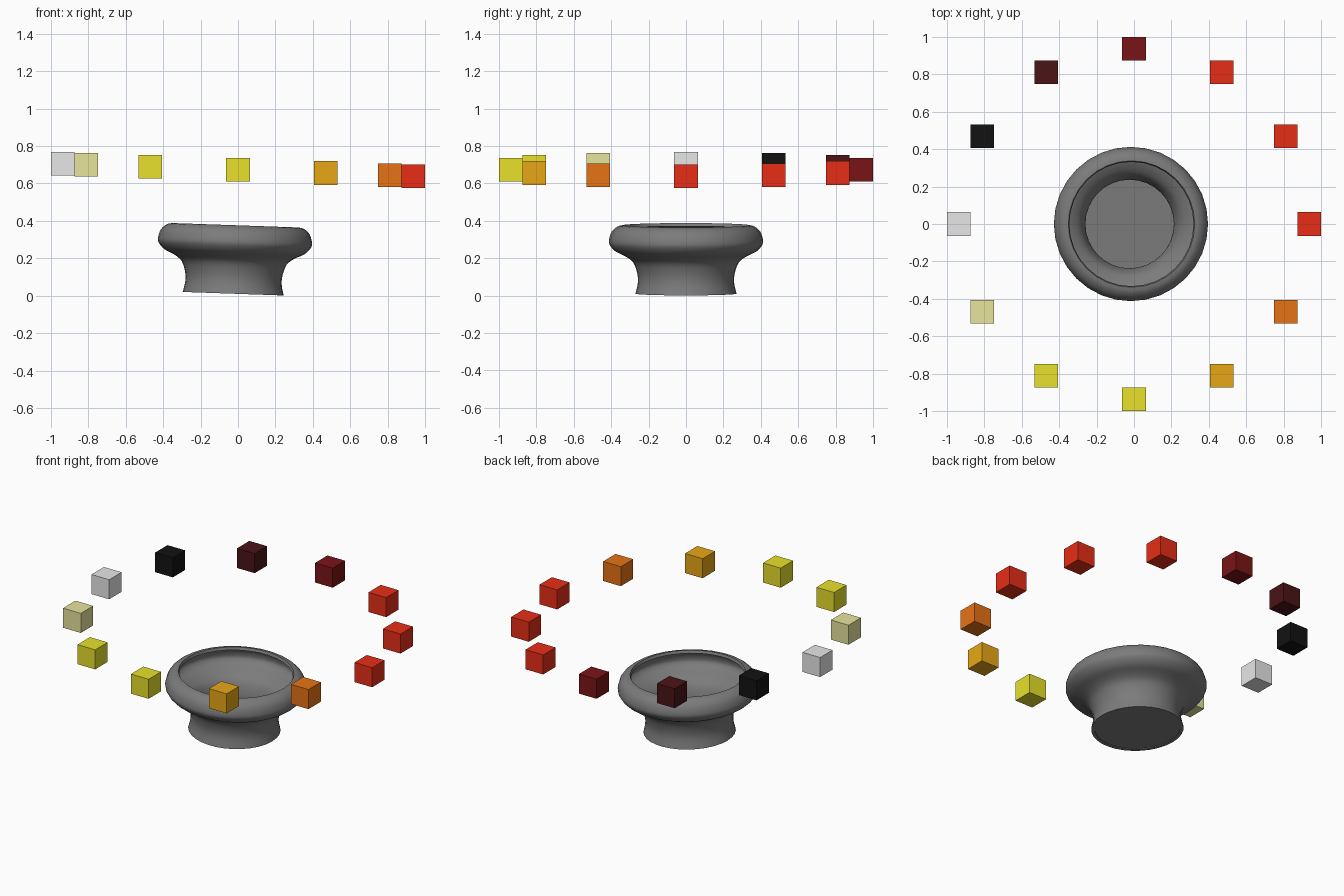
import bpy, bmesh, math
from mathutils import Vector, Matrix

if "Cube" in bpy.data.objects:
    bpy.data.objects.remove(bpy.data.objects["Cube"], do_unlink=True)

TILT = 0.035  # the whole set leans slightly towards +x


def material(name, r, g, b):
    m = bpy.data.materials.new(name)
    m.use_nodes = True
    m.diffuse_color = (r, g, b, 1)
    m.node_tree.nodes["Principled BSDF"].inputs["Base Color"].default_value = (r, g, b, 1)
    return m


def add_object(name, bm, mat):
    mesh = bpy.data.meshes.new(name)
    bm.to_mesh(mesh)
    bm.free()
    mesh.materials.append(mat)
    ob = bpy.data.objects.new(name, mesh)
    bpy.context.collection.objects.link(ob)
    return ob


def smooth_path(points, steps):
    """Catmull-Rom curve through the profile points."""
    p = [Vector(q) for q in points]
    p = [p[0] * 2 - p[1]] + p + [p[-1] * 2 - p[-2]]
    path = []
    for a, b, c, d in zip(p, p[1:], p[2:], p[3:]):
        for i in range(steps):
            t = i / steps
            path.append(0.5 * (2 * b + (c - a) * t + (2 * a - 5 * b + 4 * c - d) * t**2
                               + (3 * b - a - 3 * c + d) * t**3))
    return path + [p[-2]]


def lathe(path, sides):
    bm = bmesh.new()
    rings = []
    for r, z in path:
        rings.append([bm.verts.new((r * math.cos(k * math.tau / sides),
                                    r * math.sin(k * math.tau / sides), z))
                      for k in range(sides)])
    for low, high in zip(rings, rings[1:] + rings[:1]):
        for k in range(sides):
            j = (k + 1) % sides
            bm.faces.new((low[k], low[j], high[j], high[k]))
    bmesh.ops.recalc_face_normals(bm, faces=bm.faces)
    return bm


# Bowl: thin turned shell with a flared foot, waist and rounded rim
SIDES = 32
grey = material("dark grey", 0.2, 0.2, 0.2)
outer = [(0.270, 0), (0.258, 0.055), (0.260, 0.105), (0.281, 0.165), (0.321, 0.198),
         (0.374, 0.224), (0.405, 0.256), (0.412, 0.285), (0.398, 0.33),
         (0.368, 0.358), (0.338, 0.366)]
inner = [(0.332, 0.349), (0.358, 0.342), (0.382, 0.32), (0.392, 0.285), (0.386, 0.264),
         (0.364, 0.243), (0.312, 0.217), (0.266, 0.178), (0.240, 0.11), (0.238, 0.055),
         (0.250, 0)]
shell = add_object("bowl_shell", lathe(smooth_path(outer, 3) + smooth_path(inner, 3), SIDES), grey)

# Floor disc closing the foot
bm = bmesh.new()
bmesh.ops.create_cone(bm, cap_ends=True, segments=SIDES, radius1=0.25, radius2=0.247,
                      depth=0.012, matrix=Matrix.Translation((0, 0, 0.01)))
floor = add_object("bowl_floor", bm, grey)

for ob in (shell, floor):
    ob.location = (-0.026, 0, 0.0105)
    ob.rotation_euler.y = TILT

bpy.ops.object.select_all(action="DESELECT")
shell.select_set(True)
bpy.context.view_layer.objects.active = shell
bpy.ops.object.shade_smooth_by_angle(angle=math.radians(40))

# Ring of twelve floating cubes, in order around the circle from +x
red = material("red", 0.8, 0.027, 0.008)
yellow = material("yellow", 0.8, 0.75, 0.024)
ring = [red, red, red,
        material("dark red", 0.195, 0.007, 0.008),
        material("deep maroon", 0.069, 0.007, 0.008),
        material("black", 0.006, 0.006, 0.006),
        material("light grey", 0.8, 0.8, 0.8),
        material("pale yellow", 0.8, 0.78, 0.33),
        yellow, yellow,
        material("amber", 0.8, 0.39, 0.008),
        material("orange", 0.8, 0.172, 0.008)]
for i, mat in enumerate(ring):
    angle = i * math.tau / len(ring)
    x, y = 0.937 * math.cos(angle), 0.937 * math.sin(angle)
    bm = bmesh.new()
    bmesh.ops.create_cube(bm, size=0.126)
    cube = add_object(f"floating_cube_{i + 1}", bm, mat)
    cube.location = (x, y, 0.672 - TILT * x)
